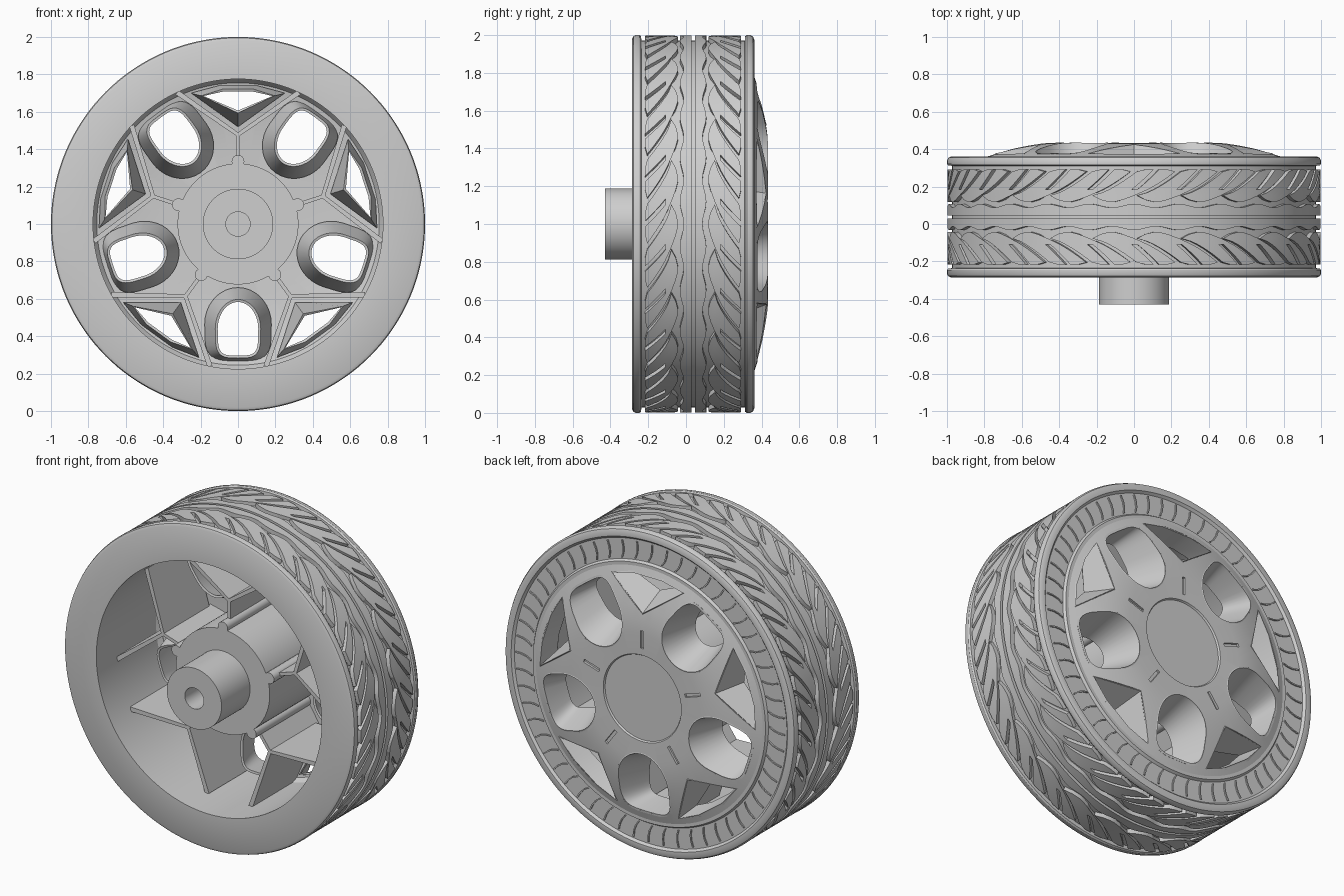
import bpy, bmesh
from math import sin, cos, pi, radians, hypot, copysign
from mathutils import Vector

if "Cube" in bpy.data.objects:
    bpy.data.objects.remove(bpy.data.objects["Cube"])

grey = bpy.data.materials.new("plain_grey")
grey.use_nodes = True
grey.diffuse_color = (0.62, 0.62, 0.62, 1)
grey.node_tree.nodes["Principled BSDF"].inputs["Base Color"].default_value = (0.62, 0.62, 0.62, 1)

ARMS = [pi / 2 + k * 2 * pi / 5 for k in range(5)]   # double-spoke directions
GAPS = [a + pi / 5 for a in ARMS]                    # large openings between them
MID = 0.0375                                         # centre plane of the tyre
parts = []


def place(u, t, ang, y):
    """Point at u along a radial direction, t sideways, at depth y."""
    return Vector((u * cos(ang) - t * sin(ang), y, 1 + u * sin(ang) + t * cos(ang)))


def finish(name, bm, thickness=0, offset=0, recalc=True):
    if recalc:
        bmesh.ops.recalc_face_normals(bm, faces=bm.faces)
    mesh = bpy.data.meshes.new(name)
    bm.to_mesh(mesh)
    bm.free()
    ob = bpy.data.objects.new(name, mesh)
    bpy.context.collection.objects.link(ob)
    mesh.materials.append(grey)
    if thickness:
        mod = ob.modifiers.new("wall", 'SOLIDIFY')
        mod.thickness, mod.offset = thickness, offset
    parts.append(ob)
    return ob


def lathe(name, profile, closed=False, steps=144):
    bm = bmesh.new()
    vs = [bm.verts.new((r, y, 1)) for r, y in profile]
    edges = [bm.edges.new(p) for p in zip(vs, vs[1:])]
    if closed:
        edges.append(bm.edges.new((vs[-1], vs[0])))
    bmesh.ops.spin(bm, geom=vs + edges, cent=(0, 0, 1), axis=(0, 1, 0),
                   angle=2 * pi, steps=steps, use_duplicate=False)
    bmesh.ops.remove_doubles(bm, verts=bm.verts, dist=0.0002)
    return finish(name, bm)


def loft(bm, loop_a, loop_b, caps=False):
    a, b = [[bm.verts.new(p) for p in loop] for loop in (loop_a, loop_b)]
    for i in range(len(a)):
        bm.faces.new((a[i - 1], a[i], b[i], b[i - 1]))
    if caps:
        bm.faces.new(a)
        bm.faces.new(b)


def prism(bm, pts, ang, y0, y1):
    loft(bm, [place(u, t, ang, y0) for u, t in pts],
         [place(u, t, ang, y1) for u, t in pts], True)


# Tyre body with smooth barrel inside
lathe("tyre", [(.775, -.285), (.98, -.285), (.995, -.278), (1, -.265), (1, -.247),
               (.994, -.238), (.972, -.236), (.972, .311), (.994, .313), (1, .322),
               (1, .34), (.992, .355), (.975, .362), (.95, .361), (.937, .347),
               (.81, .347), (.80, .362), (.765, .362), (.755, .33), (.775, .30)], True)

# Tread: slanted forked blocks and wavy centre ribs, mirrored about the middle
N, ROWS = 26, 8
PITCH = 2 * pi / N
COLS = [0, .2, .42, .56, .78, 1]
bm = bmesh.new()


def grid(rows, skip=lambda i, j: False):
    vs = [[bm.verts.new(p) for p in row] for row in rows]
    for i in range(len(vs) - 1):
        for j in range(len(vs[i]) - 1):
            if not skip(i, j):
                bm.faces.new((vs[i][j], vs[i][j + 1], vs[i + 1][j + 1], vs[i + 1][j]))


for side in (-1, 1):
    for k in range(N):
        rows = []
        for i in range(ROWS + 1):
            s = i / ROWS
            row = []
            for f in COLS:
                inner = .08 + .035 * (2 * f - 1) ** 2
                outer = .255 - .012 * (2 * f - 1) ** 4
                ang = k * PITCH + (f - .5) * (PITCH - .032) - .24 * s ** .7
                row.append(place(.998, 0, ang, MID + side * (inner + (outer - inner) * s)))
            rows.append(row)
        grid(rows, lambda i, j: j == 2 and i >= 3)
    ring = [k * PITCH / 8 for k in range(N * 8 + 1)]
    grid([[place(.998, 0, a, MID + side * .009) for a in ring],
          [place(.998, 0, a, MID + side * (.06 - .01 * cos(N * a))) for a in ring]])
bmesh.ops.delete(bm, geom=[v for v in bm.verts if not v.link_faces], context='VERTS')
bm.normal_update()
for f in bm.faces:
    if f.normal.dot(f.calc_center_median() - Vector((0, 0, 1))) < 0:
        f.normal_flip()
finish("tread", bm, .03, -1, recalc=False)

# Fine hooked ribs on the rear sidewall
bm = bmesh.new()
path = [(.82, -.012), (.85, .004), (.885, .012), (.925, .012)]
rib = [(u, t - .004) for u, t in path] + [(u, t + .004) for u, t in reversed(path)]
for k in range(56):
    prism(bm, rib, k * 2 * pi / 56, .34, .355)
finish("sidewall_ribs", bm)

# Domed spoke face
DOME = [(0, .42), (.262, .42), (.268, .43), (.40, .433), (.48, .43), (.56, .418),
        (.64, .402), (.71, .384), (.78, .362)]


def dome(r):
    for (r0, y0), (r1, y1) in zip(DOME, DOME[1:]):
        if r <= r1:
            return y0 + (y1 - y0) * (r - r0) / (r1 - r0)
    return DOME[-1][1]


face = lathe("spoke_face", DOME + [(.78, .325), (.6, .365), (.4, .385), (0, .385)])


# Opening outlines, wide at the back and narrow toward the front
def opening(centre, a, b):
    pts = []
    for i in range(36):
        c, s = cos(i * pi / 18), sin(i * pi / 18)
        e = .5 if c > 0 else 1
        pts.append((centre + a * copysign(abs(c) ** e, c), b * copysign(abs(s) ** e, s)))
    return pts


big_back, big_front = opening(.535, .195, .178), opening(.56, .15, .115)
tri_back = [(.52, 0), (.70, .25), (.74, .1), (.74, -.1), (.70, -.25)]
tri_front = [(.60, 0), (.685, .19), (.715, .08), (.715, -.08), (.685, -.19)]

cut = bmesh.new()
for angles, wide, narrow, depth, name in ((GAPS, big_back, big_front, .2, "funnel_walls"),
                                          (ARMS, tri_back, tri_front, .25, "pocket_walls")):
    bm = bmesh.new()
    for ang in angles:
        prism(cut, wide, ang, .15, .6)
        loft(bm, [place(u, t, ang, dome(hypot(u, t))) for u, t in wide],
             [place(u, t, ang, depth) for u, t in narrow])
    finish(name, bm, .014)

# Short radial slots on the spoke roots
for ang in ARMS:
    prism(cut, [(.31, -.01), (.42, -.01), (.42, .01), (.31, .01)], ang, .418, .6)
cutter = finish("opening_cutter", cut)
parts.remove(cutter)
cutter.hide_render = True
mod = face.modifiers.new("openings", 'BOOLEAN')
mod.operation, mod.solver, mod.object = 'DIFFERENCE', 'EXACT', cutter

# Hub with axle boss and blind bore
lathe("hub", [(0, -.2), (.065, -.2), (.065, -.43), (.188, -.43), (.188, -.15),
              (.323, -.15), (.323, .395), (0, .395)], steps=96)

# Lobes along the hub
bm = bmesh.new()
lobe = [(.335 + .034 * cos(i * pi / 8), .034 * sin(i * pi / 8)) for i in range(16)]
for ang in ARMS:
    prism(bm, lobe, ang, -.15, .39)
finish("hub_lobes", bm)

# V-shaped stiffening webs and their links to the hub
bm = bmesh.new()
for ang in ARMS:
    prism(bm, [(.33, -.01), (.48, -.01), (.48, .01), (.33, .01)], ang, -.09, .39)
    for m in (-1, 1):
        prism(bm, [(.465, 0), (.693, m * .335), (.713, m * .315), (.49, 0)], ang, -.09, .355)
finish("spoke_webs", bm)

# Apply modifiers, smooth curved surfaces, drop the cutter
bpy.ops.object.select_all(action='DESELECT')
for ob in parts:
    ob.select_set(True)
bpy.context.view_layer.objects.active = parts[0]
bpy.ops.object.convert(target='MESH')
bpy.ops.object.shade_smooth_by_angle(angle=radians(32))
bpy.data.objects.remove(cutter)
